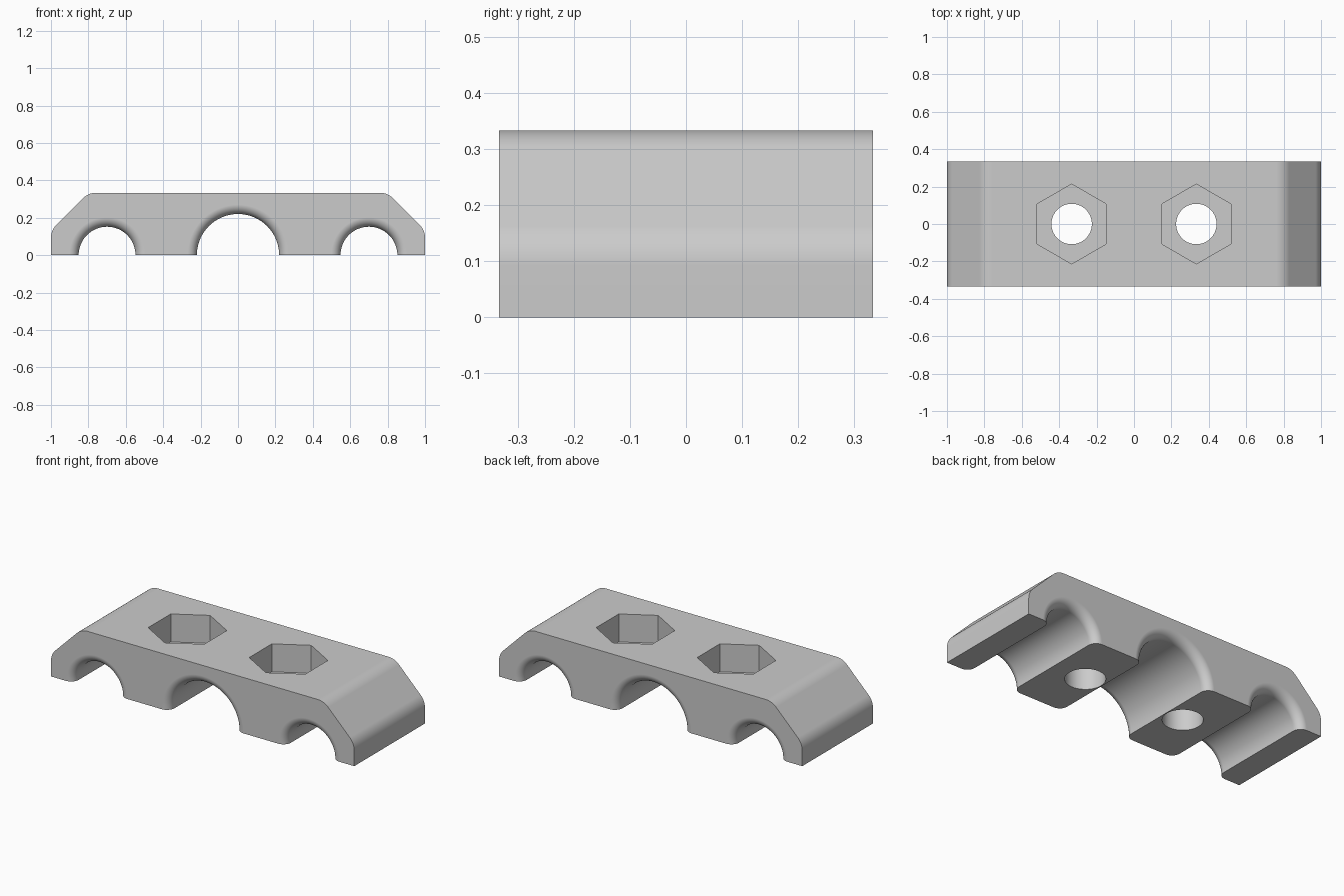
import bpy, bmesh
from math import sin, cos, pi, sqrt, radians, tan
from mathutils import Vector, Matrix

HALF_W = 1 / 3       # half depth along y
HEIGHT = 1 / 3
FILLET = 0.05        # rounding of the arch mouths
BOLT_X = 1 / 3

if "Cube" in bpy.data.objects:
    bpy.data.objects.remove(bpy.data.objects["Cube"])

grey = bpy.data.materials.new("light_grey")
grey.use_nodes = True
colour = (0.6, 0.6, 0.6, 1)
grey.diffuse_color = colour
grey.node_tree.nodes["Principled BSDF"].inputs["Base Color"].default_value = colour


def make_object(name, bm):
    bmesh.ops.recalc_face_normals(bm, faces=bm.faces)
    mesh = bpy.data.meshes.new(name)
    bm.to_mesh(mesh)
    bm.free()
    mesh.materials.append(grey)
    obj = bpy.data.objects.new(name, mesh)
    bpy.context.collection.objects.link(obj)
    return obj


def rounded(before, corner, after, radius, steps=10):
    """Arc points that round a profile corner."""
    c = Vector(corner)
    a, b = (Vector(before) - c).normalized(), (Vector(after) - c).normalized()
    half = a.angle(b) / 2
    centre = c + (a + b).normalized() * radius / sin(half)
    start = c + a * radius / tan(half) - centre
    end = c + b * radius / tan(half) - centre
    sweep = pi - 2 * half
    return [centre + (start * sin(sweep * (1 - i / steps)) + end * sin(sweep * i / steps)) / sin(sweep)
            for i in range(steps + 1)]


def clamp_body():
    """Block with rounded chamfers at both upper ends."""
    foot, low, high, mid = (1, 0), (1, HEIGHT - 0.2), (0.8, HEIGHT), (0, HEIGHT)
    side = [Vector(foot)] + rounded(foot, low, high, 0.1) + rounded(low, high, mid, 0.1)
    profile = side + [Vector((-p.x, p.y)) for p in reversed(side)]
    bm = bmesh.new()
    face = bm.faces.new([bm.verts.new((p.x, -HALF_W, p.y)) for p in profile])
    out = bmesh.ops.extrude_face_region(bm, geom=[face])["geom"]
    bmesh.ops.translate(bm, vec=(0, 2 * HALF_W, 0),
                        verts=[v for v in out if isinstance(v, bmesh.types.BMVert)])
    return make_object("clamp_body", bm)


def arch_cutter(x, radius, segments=72, steps=8):
    """Lathed channel that flares in a quarter round at each mouth."""
    half = [(HALF_W - FILLET + FILLET * sin(t), radius + FILLET * (1 - cos(t)))
            for t in (i * pi / 2 / steps for i in range(steps + 1))]
    half.append((HALF_W + 0.1, radius + FILLET))
    outline = [(-y, r) for y, r in reversed(half)] + half
    bm = bmesh.new()
    rings = [[bm.verts.new((x + r * cos(2 * pi * k / segments), y, r * sin(2 * pi * k / segments)))
              for k in range(segments)] for y, r in outline]
    for a, b in zip(rings, rings[1:]):
        for k in range(segments):
            n = (k + 1) % segments
            bm.faces.new((a[k], a[n], b[n], b[k]))
    bm.faces.new(rings[0])
    bm.faces.new(rings[-1])
    return make_object("arch_cutter", bm)


def prism_cutter(name, x, radius, sides, bottom, top):
    """Upright prism with one corner pointing along y."""
    bm = bmesh.new()
    place = Matrix.Translation((x, 0, (bottom + top) / 2)) @ Matrix.Rotation(pi / 2, 4, "Z")
    bmesh.ops.create_cone(bm, cap_ends=True, segments=sides, radius1=radius,
                          radius2=radius, depth=top - bottom)
    corner = max(bm.verts, key=lambda v: v.co.y).co
    # turn so that a corner lies on the y axis
    turn = Matrix.Rotation(pi / 2 - Vector((corner.x, corner.y)).angle_signed(Vector((1, 0))), 4, "Z")
    bmesh.ops.transform(bm, matrix=Matrix.Translation(place.translation) @ turn, verts=bm.verts)
    return make_object(name, bm)


body = clamp_body()
cutters = [arch_cutter(0, 0.22), arch_cutter(-0.7, 0.152), arch_cutter(0.7, 0.152)]
for x in (-BOLT_X, BOLT_X):
    cutters.append(prism_cutter("bolt_cutter", x, 0.108, 64, -0.1, 0.5))
    cutters.append(prism_cutter("nut_cutter", x, 0.2133, 6, HEIGHT / 2, 0.5))

# Carve the channels, bolt holes and nut pockets
bpy.ops.object.select_all(action="DESELECT")
bpy.context.view_layer.objects.active = body
body.select_set(True)
for cutter in cutters:
    cut = body.modifiers.new("cut", "BOOLEAN")
    cut.operation, cut.solver, cut.object = "DIFFERENCE", "EXACT", cutter
    bpy.ops.object.modifier_apply(modifier=cut.name)
    bpy.data.objects.remove(cutter)

# Smooth rounds, crisp edges and flat broad faces
bpy.ops.object.shade_smooth_by_angle(angle=radians(30))
normals = body.modifiers.new("flat_faces", "WEIGHTED_NORMAL")
normals.keep_sharp = True
